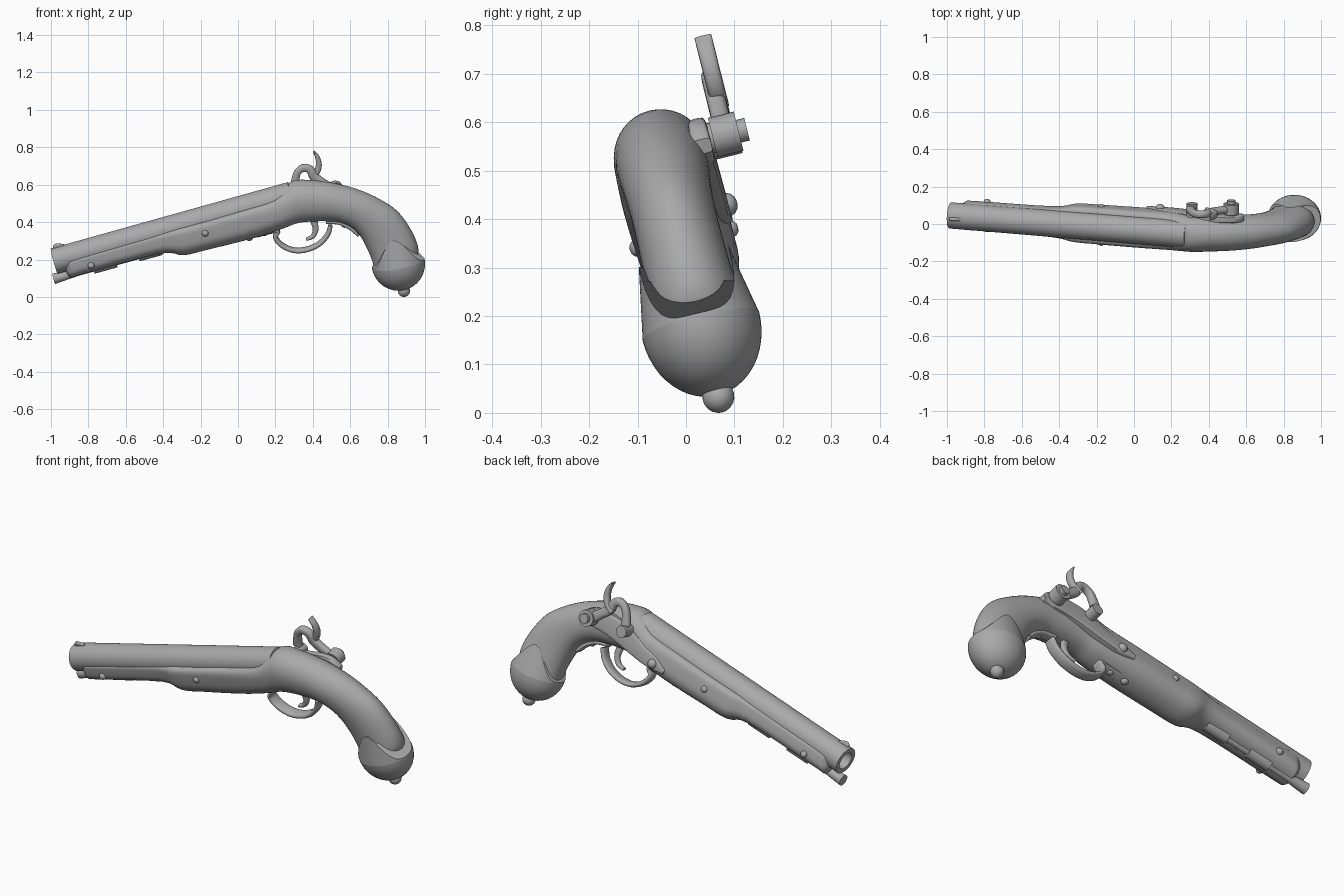
import bpy, bmesh, math
from mathutils import Vector

if "Cube" in bpy.data.objects:
    bpy.data.objects.remove(bpy.data.objects["Cube"])

grey = bpy.data.materials.new("plain grey")
grey.use_nodes = True
grey.diffuse_color = (0.4, 0.4, 0.4, 1)
grey.node_tree.nodes["Principled BSDF"].inputs["Base Color"].default_value = (0.4, 0.4, 0.4, 1)

SIDE = Vector((0, 0.97, 0.24))   # sideways direction of the rolled pistol


def P(x, z, v=0):
    """Point at side-elevation x, z, moved v sideways out of the pistol's mid plane."""
    return Vector((x, 0.084 - 0.01 * x - 0.25 * (z - 0.24 * v) + 0.97 * v, z))


def loft(name, rings, angle=40):
    bm = bmesh.new()
    rows = [[bm.verts.new(p) for p in ring] for ring in rings]
    n = len(rows[0])
    for a, b in zip(rows, rows[1:]):
        for i in range(n):
            bm.faces.new((a[i], a[(i + 1) % n], b[(i + 1) % n], b[i]))
    bm.faces.new(rows[0][::-1])
    bm.faces.new(rows[-1])
    bmesh.ops.remove_doubles(bm, verts=bm.verts, dist=0.0002)
    bmesh.ops.recalc_face_normals(bm, faces=bm.faces)
    me = bpy.data.meshes.new(name)
    bm.to_mesh(me)
    bm.free()
    me.materials.append(grey)
    ob = bpy.data.objects.new(name, me)
    bpy.context.collection.objects.link(ob)
    bpy.ops.object.select_all(action='DESELECT')
    ob.select_set(True)
    bpy.context.view_layer.objects.active = ob
    bpy.ops.object.shade_smooth_by_angle(angle=math.radians(angle))
    return ob


def smooth(rows, steps):
    """Catmull-Rom through rows of numbers."""
    out = []
    for i in range(len(rows) - 1):
        q = [rows[max(0, min(len(rows) - 1, i + k))] for k in (-1, 0, 1, 2)]
        for s in range(steps):
            t = s / steps
            out.append([b + t / 2 * (c - a + t * (2 * a - 5 * b + 4 * c - d + t * (3 * (b - c) + d - a)))
                        for a, b, c, d in zip(*q)])
    return out + [list(rows[-1])]


def oval(centre, up, side, top=2, bottom=2, n=32):
    ring = []
    for i in range(n):
        a = math.tau * i / n
        c, s = math.cos(a), math.sin(a)
        e = 2 / (top if s > 0 else bottom)
        ring.append(centre + side * math.copysign(abs(c) ** e, c) + up * math.copysign(abs(s) ** e, s))
    return ring


def lathe(name, start, axis, profile, n=32):
    axis = axis.normalized()
    u = axis.orthogonal().normalized()
    w = axis.cross(u)
    return loft(name, [oval(start + axis * t, u * r, w * r, n=n) for t, r in profile])


def strap(name, path, v, half, square=2.6, steps=5):
    """Sweep an oval bar along (x, z, half thickness) points."""
    pts = smooth(path, steps)
    rings = []
    for i, (x, z, r) in enumerate(pts):
        a, b = pts[max(0, i - 1)], pts[min(len(pts) - 1, i + 1)]
        t = Vector((b[0] - a[0], b[1] - a[1])).normalized()
        up = Vector((-t.y, -0.25 * t.x, t.x)) * r
        rings.append(oval(P(x, z, v), up, SIDE * half, square, square, 16))
    return loft(name, rings)


def dome(name, x, z, v, r, outward):
    ob = lathe(name, P(x, z, v), outward,
               [(-0.03, r), (0, r), (r * 0.4, r * 0.85), (r * 0.7, r * 0.5), (r * 0.8, 0)], 16)
    return ob


# Barrel with hollow bore
muzzle, breech = P(-0.982, 0.192), P(0.3, 0.545)
along = (breech - muzzle).normalized()
lathe("barrel", muzzle, along,
      [(0.2, 0), (0.2, 0.045), (0, 0.045), (0, 0.07), (1.32, 0.075), (1.32, 0)], 40)
strap("front_sight", [(-0.985, 0.262, 0.008), (-0.97, 0.272, 0.014), (-0.93, 0.275, 0.006)], 0, 0.008)

# Stock: top x, z, bottom x, z, half width, top squareness
stock = [
    (-0.925, 0.19, -0.915, 0.13, 0.05, 4), (-0.91, 0.205, -0.89, 0.108, 0.068, 6),
    (-0.85, 0.23, -0.83, 0.125, 0.075, 6), (-0.45, 0.345, -0.42, 0.235, 0.08, 6),
    (-0.33, 0.38, -0.29, 0.228, 0.099, 6), (-0.2, 0.415, -0.16, 0.258, 0.102, 6),
    (0.02, 0.48, 0.08, 0.318, 0.104, 5), (0.17, 0.53, 0.24, 0.37, 0.104, 3.5),
    (0.25, 0.585, 0.31, 0.396, 0.102, 2.6), (0.3, 0.62, 0.37, 0.405, 0.1, 2.2),
    (0.4, 0.622, 0.45, 0.408, 0.097, 2), (0.52, 0.605, 0.54, 0.403, 0.094, 2),
    (0.65, 0.57, 0.61, 0.372, 0.09, 2), (0.76, 0.52, 0.655, 0.325, 0.087, 2),
    (0.855, 0.455, 0.69, 0.26, 0.087, 2), (0.93, 0.35, 0.715, 0.2, 0.09, 2),
    (0.965, 0.25, 0.735, 0.14, 0.095, 2), (0.94, 0.17, 0.77, 0.1, 0.08, 2)]
rings = []
for tx, tz, bx, bz, w, sq in smooth(stock, 4):
    top, bot = P(tx, tz), P(bx, bz)
    rings.append(oval((top + bot) / 2, (top - bot) / 2, SIDE * w, sq, 2.2, 40))
loft("stock", rings)

# Butt cap: rounded bowl with a pointed tongue on each side
axis = (P(0.83, 0.30) - P(0.875, 0.06)).normalized()
across = axis.cross(SIDE).normalized()
middle = P(0.857, 0.178)
rings = []
for k in range(21):
    ring = []
    for i in range(48):
        a = math.tau * i / 48
        if k <= 12:
            q = math.pi / 2 * (1 - k / 12)
            h, wide, deep = -0.146 * math.sin(q), 0.124 * math.cos(q), 0.143 * math.cos(q)
        else:
            h = 0.15 * abs(math.sin(a)) ** 4 * (k - 12) / 8 + 0.0004 * (k - 12)
            wide, deep = 0.124 - 0.19 * h, 0.143 - 0.1 * h
        ring.append(middle + axis * h + SIDE * wide * math.sin(a) + across * deep * math.cos(a))
    rings.append(ring)
loft("butt_cap", rings[:13])
loft("butt_cap_tongues", rings[12:])
lathe("butt_knob", P(0.887, 0.033), axis,
      [(-0.033 * math.cos(math.pi * k / 10), 0.033 * math.sin(math.pi * k / 10)) for k in range(11)], 24)

# Ramrod and its pipes
rod = P(-0.985, 0.097)
lathe("ramrod", rod, along, [(0, 0), (0, 0.029), (0.03, 0.027), (0.13, 0.02), (0.62, 0.02), (0.62, 0)], 20)
for i, t in enumerate((0.22, 0.47)):
    lathe(f"ramrod_pipe_{i + 1}", rod, along,
          [(t, 0), (t, 0.032), (t + 0.125, 0.032), (t + 0.125, 0)], 20)

# Pins through the stock and screws below it
for side, label in ((-1, "right"), (1, "left")):
    dome(f"front_pin_{label}", -0.785, 0.185 + 0.018 * side, 0.077 * side, 0.018, SIDE * side)
    dome(f"middle_pin_{label}", -0.175, 0.36 + 0.02 * side, 0.1 * side, 0.018, SIDE * side)
down = -(P(0, 1) - P(0, 0)).normalized()
for i, (x, z) in enumerate(((0.06, 0.315), (0.14, 0.34), (0.57, 0.385), (0.63, 0.35))):
    dome(f"under_screw_{i + 1}", x, z, 0, 0.019, down)

# Trigger guard and trigger
strap("trigger_guard", [
    (0.1, 0.328, 0.008), (0.17, 0.348, 0.009), (0.215, 0.355, 0.012), (0.2, 0.32, 0.013),
    (0.235, 0.277, 0.013), (0.3, 0.25, 0.013), (0.37, 0.255, 0.013), (0.435, 0.285, 0.013),
    (0.48, 0.335, 0.013), (0.495, 0.385, 0.012)], 0, 0.03)
strap("guard_tail", [(0.47, 0.403, 0.012), (0.54, 0.4, 0.012), (0.6, 0.372, 0.012),
                     (0.645, 0.33, 0.008)], 0, 0.025)
strap("trigger", [(0.40, 0.42, 0.02), (0.415, 0.365, 0.016), (0.40, 0.325, 0.012),
                  (0.365, 0.308, 0.007)], 0, 0.014)

# Lock plate on the left side
strap("lock_plate", [(0.07, 0.4, 0.012), (0.14, 0.43, 0.035), (0.22, 0.46, 0.042), (0.34, 0.52, 0.055),
                     (0.44, 0.55, 0.052), (0.53, 0.56, 0.045), (0.585, 0.55, 0.015)], 0.09, 0.02, 5)
dome("lock_screw", 0.14, 0.43, 0.108, 0.025, SIDE)

# Nipple drum and hammer
lathe("nipple_drum", P(0.31, 0.545, 0.08), SIDE, [(0, 0), (0, 0.03), (0.085, 0.03), (0.085, 0)], 20)
lathe("nipple", P(0.305, 0.55, 0.135), -down, [(0, 0), (0, 0.016), (0.06, 0.013), (0.06, 0)], 16)
lathe("hammer_pivot", P(0.52, 0.555, 0.06), SIDE,
      [(0, 0), (0, 0.032), (0.055, 0.032), (0.055, 0.042), (0.11, 0.042), (0.11, 0.024),
       (0.128, 0.024), (0.128, 0)], 24)
strap("hammer_arm", [(0.52, 0.565, 0.03), (0.46, 0.605, 0.024), (0.41, 0.64, 0.025), (0.385, 0.68, 0.022),
                     (0.35, 0.69, 0.02), (0.318, 0.665, 0.019), (0.306, 0.62, 0.022),
                     (0.303, 0.59, 0.026)], 0.14, 0.02)
strap("hammer_spur", [(0.385, 0.635, 0.014), (0.42, 0.665, 0.016), (0.432, 0.705, 0.016),
                      (0.425, 0.745, 0.012), (0.405, 0.777, 0.004)], 0.145, 0.018)
